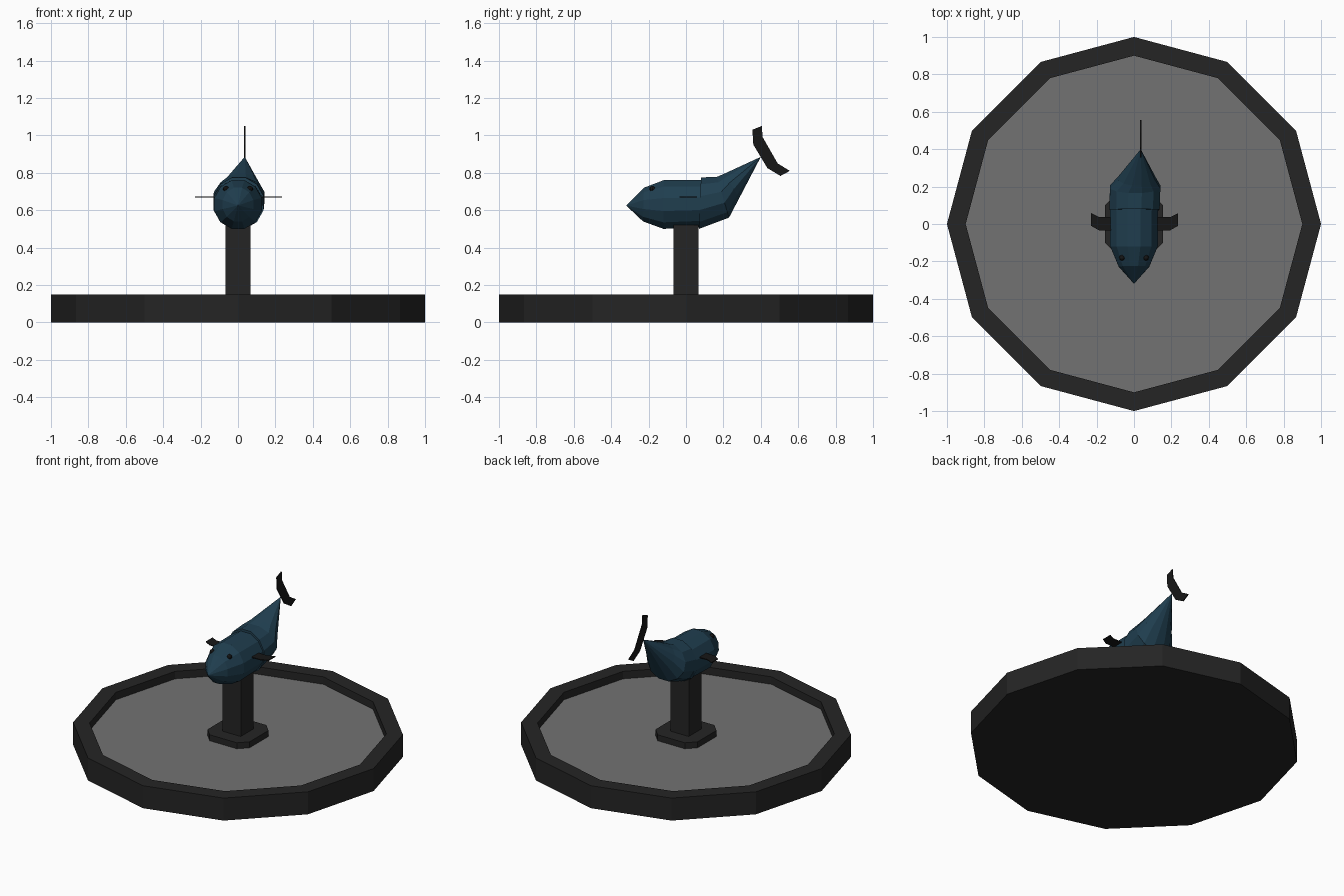
import bpy, bmesh
from math import sin, cos, pi
from mathutils import Vector

if "Cube" in bpy.data.objects:
    bpy.data.objects.remove(bpy.data.objects["Cube"])


def material(name, rgb):
    m = bpy.data.materials.new(name)
    m.diffuse_color = (*rgb, 1)
    m.use_nodes = True
    m.node_tree.nodes["Principled BSDF"].inputs["Base Color"].default_value = m.diffuse_color
    return m


STONE = material("dark_stone", (0.018, 0.018, 0.018))
SKIN = material("blue_skin", (0.014, 0.048, 0.078))
WATER = material("water_grey", (0.17, 0.17, 0.17))
BLACK = material("black", (0.008, 0.008, 0.008))


def finish(name, bm, mat):
    bmesh.ops.recalc_face_normals(bm, faces=bm.faces)
    me = bpy.data.meshes.new(name)
    bm.to_mesh(me)
    bm.free()
    me.materials.append(mat)
    ob = bpy.data.objects.new(name, me)
    bpy.context.collection.objects.link(ob)
    return ob


def loft(name, rings, mat, cap_start=False, cap_end=False):
    """Skin a list of point rings; a ring of one point is a tip."""
    bm = bmesh.new()
    rows = [[bm.verts.new(p) for p in r] for r in rings]
    for a, b in zip(rows, rows[1:]):
        n = max(len(a), len(b))
        for i in range(n):
            j = (i + 1) % n
            quad = [a[i % len(a)], a[j % len(a)], b[j % len(b)], b[i % len(b)]]
            bm.faces.new(list(dict.fromkeys(quad)))
    if cap_start:
        bm.faces.new(rows[0])
    if cap_end:
        bm.faces.new(rows[-1])
    return finish(name, bm, mat)


def flat_ring(r, z, n=12):
    return [(r * sin(2 * pi * i / n), r * cos(2 * pi * i / n), z) for i in range(n)]


def prism(name, outline, offset, mat):
    """Extrude a flat outline of 3D points."""
    off = Vector(offset)
    rings = [[Vector(p) - off / 2 for p in outline], [Vector(p) + off / 2 for p in outline]]
    return loft(name, rings, mat, True, True)


def body_ring(top, bottom, half_width, x=0.0, n=12):
    """Oval ring spanning two (y, z) points, with flat sides."""
    t, b = Vector((x, *top)), Vector((x, *bottom))
    mid, up = (t + b) / 2, (t - b) / 2
    k = 1 / cos(pi / n)
    return [mid + k * (up * cos(a) + Vector((half_width * sin(a), 0, 0)))
            for a in [2 * pi * (i + 0.5) / n for i in range(n)]]


# Basin and water
loft("basin", [flat_ring(1, 0), flat_ring(1, 0.15), flat_ring(0.9, 0.15),
               flat_ring(0.9, 0.1)], STONE, cap_start=True)
bm = bmesh.new()
bm.faces.new([bm.verts.new(p) for p in reversed(flat_ring(0.9, 0.1))])
finish("water", bm, WATER).data.update()

# Pedestal: chamfered foot plate and square post
c, h = 0.1, 0.155
foot = [(h, -c), (h, c), (c, h), (-c, h), (-h, c), (-h, -c), (-c, -h), (c, -h)]
prism("pedestal_foot", [(x, y, 0.12) for x, y in foot], (0, 0, 0.04), STONE)
p = 0.068
prism("pedestal_post", [(p, -p, 0.32), (p, p, 0.32), (-p, p, 0.32), (-p, -p, 0.32)],
      (0, 0, 0.4), STONE)

# Fish body and the slightly larger tail section overlapping it
loft("fish_body", [
    [(0, -0.32, 0.625)],
    body_ring((-0.225, 0.72), (-0.23, 0.54), 0.082),
    body_ring((-0.12, 0.76), (-0.12, 0.5), 0.127),
    body_ring((0.1, 0.76), (0.1, 0.51), 0.13)], SKIN, cap_end=True)
loft("fish_tail", [
    body_ring((0.08, 0.775), (0.07, 0.5), 0.134, 0.003),
    body_ring((0.165, 0.778), (0.23, 0.56), 0.135, 0.006),
    body_ring((0.205, 0.795), (0.285, 0.665), 0.098, 0.015),
    [(0.036, 0.4, 0.885)]], SKIN, cap_start=True)

# Tail fluke
fluke = [(0.355, 1.03), (0.405, 1.05), (0.41, 0.99), (0.49, 0.85), (0.555, 0.81),
         (0.505, 0.783), (0.435, 0.825), (0.36, 0.95)]
prism("tail_fluke", [(0.036, y, z) for y, z in fluke], (0.006, 0, 0), BLACK)

# Side fins and eyes
fin = [(0.1, 0.037), (0.19, 0.037), (0.232, 0.058), (0.232, -0.01), (0.19, -0.034), (0.1, -0.034)]
for side, s in (("left", -1), ("right", 1)):
    prism(side + "_fin", [(s * x + 0.003, y, 0.67) for x, y in fin], (0, 0, 0.006), BLACK)
    bm = bmesh.new()
    bmesh.ops.create_uvsphere(bm, u_segments=8, v_segments=6, radius=0.016)
    bmesh.ops.translate(bm, verts=bm.verts, vec=(s * 0.064, -0.18, 0.713))
    finish(side + "_eye", bm, BLACK)
